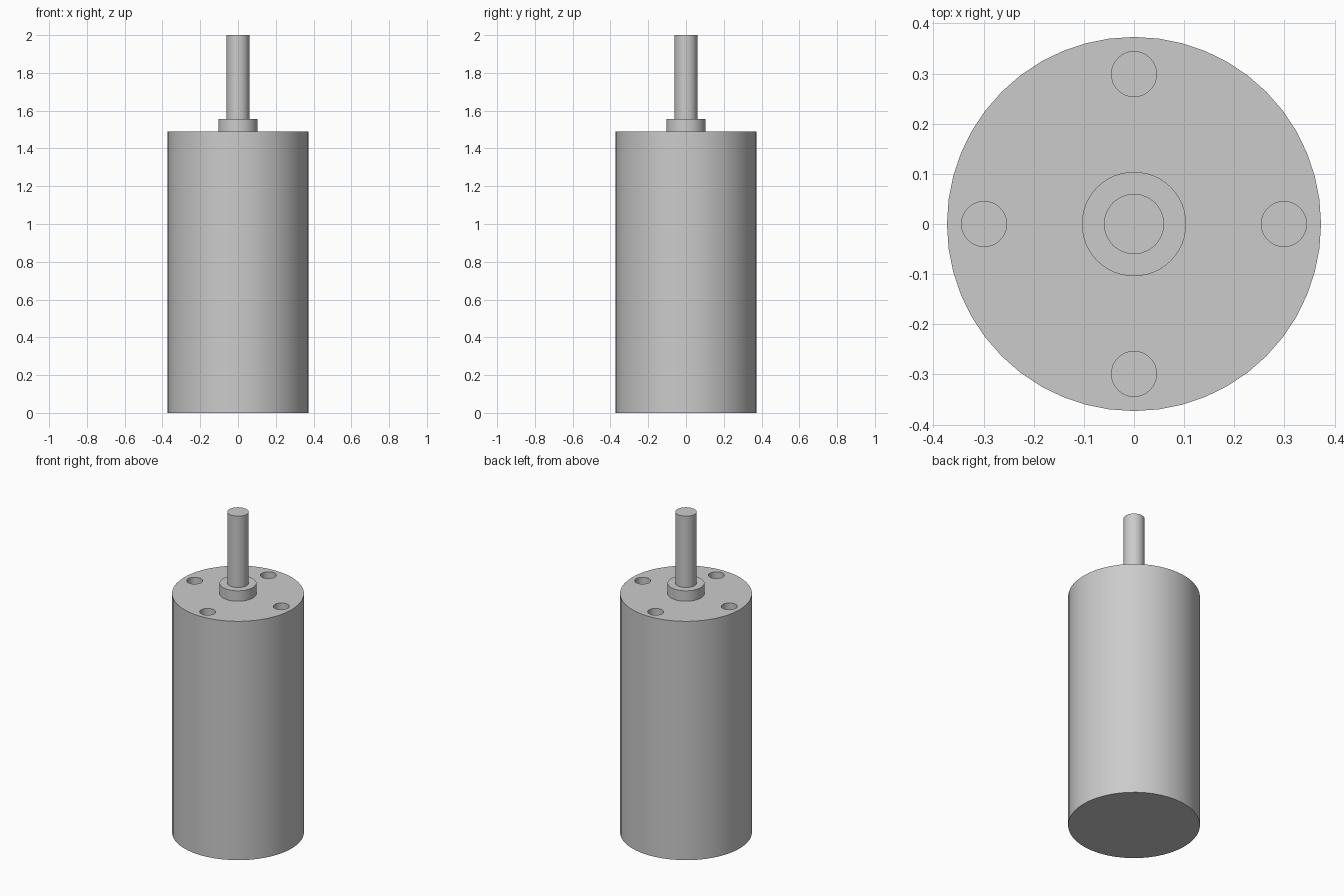
import bpy
from math import cos, sin, pi

if "Cube" in bpy.data.objects:
    bpy.data.objects.remove(bpy.data.objects["Cube"], do_unlink=True)

BODY_TOP, COLLAR_TOP, SHAFT_TOP = 1.49, 1.555, 2.0
HOLE_RING, HOLE_DEPTH = 0.299, 0.15

steel = bpy.data.materials.new("steel grey")
steel.use_nodes = True
steel.diffuse_color = (0.6, 0.6, 0.6, 1)
steel.node_tree.nodes["Principled BSDF"].inputs["Base Color"].default_value = steel.diffuse_color


def cylinder(name, radius, bottom, top, x=0, y=0, sides=48):
    bpy.ops.mesh.primitive_cylinder_add(vertices=sides, radius=radius, depth=top - bottom,
                                        location=(x, y, (bottom + top) / 2))
    obj = bpy.context.object
    obj.name = name
    obj.data.materials.append(steel)
    return obj


# Motor can with four blind mounting holes in its top face
body = cylinder("motor_body", 0.373, 0, BODY_TOP)
for i in range(4):
    angle = i * pi / 2
    cutter = cylinder(f"hole_cutter_{i + 1}", 0.045, BODY_TOP - HOLE_DEPTH, BODY_TOP + 0.05,
                      HOLE_RING * cos(angle), HOLE_RING * sin(angle), 32)
    cut = body.modifiers.new("mounting_hole", "BOOLEAN")
    cut.operation = "DIFFERENCE"
    cut.solver = "EXACT"
    cut.object = cutter
    bpy.ops.object.select_all(action="DESELECT")
    body.select_set(True)
    bpy.context.view_layer.objects.active = body
    bpy.ops.object.modifier_apply(modifier=cut.name)
    bpy.data.objects.remove(cutter, do_unlink=True)

# Bearing collar and output shaft
collar = cylinder("bearing_collar", 0.104, BODY_TOP, COLLAR_TOP)
shaft = cylinder("output_shaft", 0.06, COLLAR_TOP, SHAFT_TOP)

# Smooth round walls, crisp rims
bpy.ops.object.select_all(action="DESELECT")
for part in (body, collar, shaft):
    part.select_set(True)
bpy.context.view_layer.objects.active = body
bpy.ops.object.shade_smooth_by_angle(angle=pi / 6)
